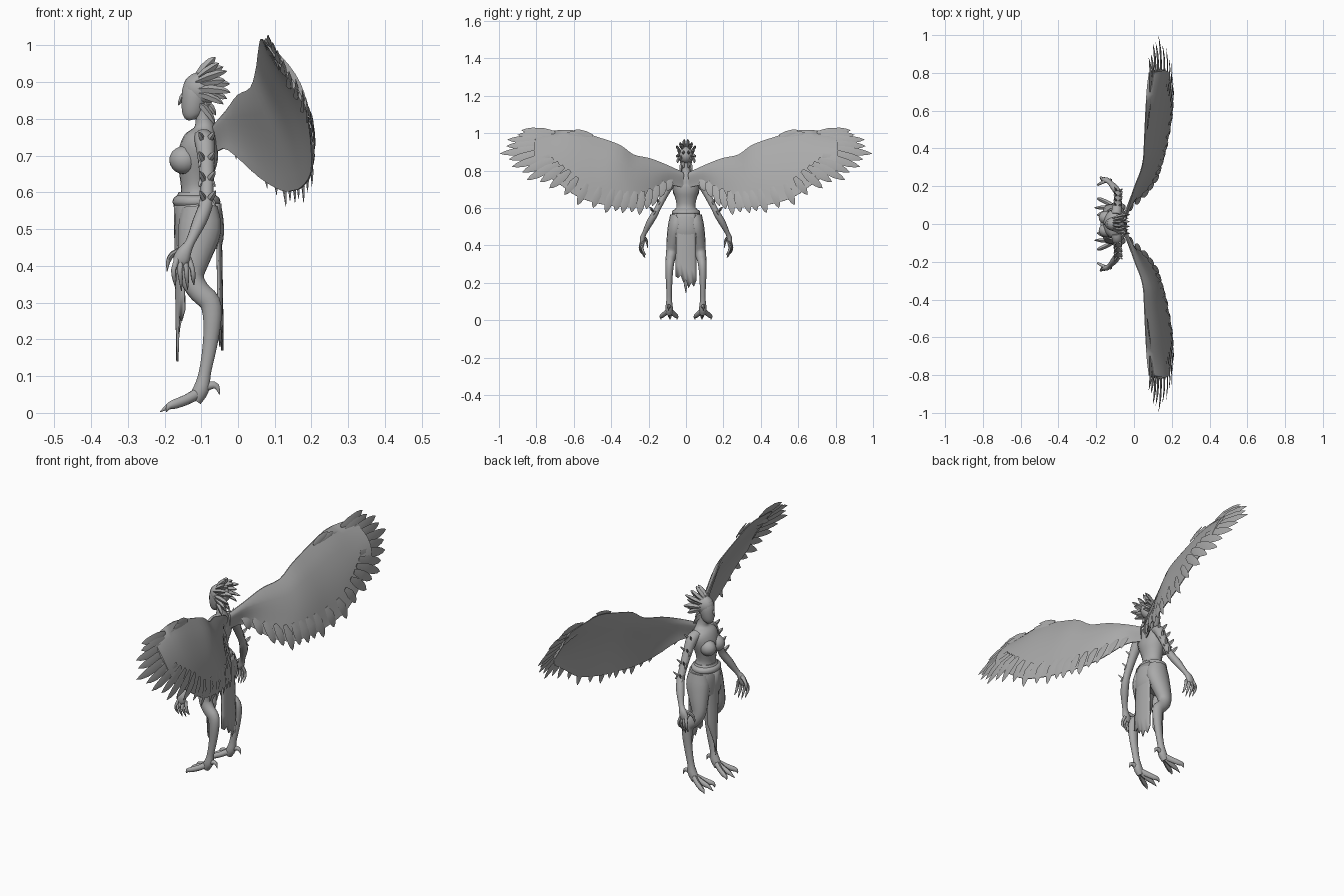
import bpy, bmesh, math
from mathutils import Vector

mat = bpy.data.materials.new("stone_grey")
mat.diffuse_color = (0.4, 0.4, 0.4, 1)


def spline(rows, sub):
    """Catmull-Rom through rows of numbers, sub steps per span."""
    rows = [Vector(r) for r in rows]
    out = []
    for i in range(len(rows) - 1):
        p1, p2 = rows[i], rows[i + 1]
        p0 = rows[i - 1] if i else p1 * 2 - p2
        p3 = rows[i + 2] if i + 2 < len(rows) else p2 * 2 - p1
        for k in range(sub):
            t = k / sub
            out.append(0.5 * (2 * p1 + (p2 - p0) * t + (2 * p0 - 5 * p1 + 4 * p2 - p3) * t * t
                              + (3 * p1 - p0 - 3 * p2 + p3) * t ** 3))
    return out + [rows[-1]]


def sweep(bm, rows, normal, n=12, sub=3):
    """Loft ellipses along rows of (x, y, z, half width, half thickness)."""
    rows = spline(rows, sub)
    pts = [Vector(r[:3]) for r in rows]
    normal = Vector(normal)
    rings = []
    for i, r in enumerate(rows):
        t = (pts[min(i + 1, len(pts) - 1)] - pts[max(i - 1, 0)]).normalized()
        s = normal.cross(t).normalized()
        v = t.cross(s)
        ring = []
        for k in range(n):
            a = 2 * math.pi * k / n
            ring.append(bm.verts.new(pts[i] + s * math.cos(a) * max(r[3], 0.0005)
                                     + v * math.sin(a) * max(r[4], 0.0005)))
        rings.append(ring)
    for a, b in zip(rings, rings[1:]):
        for k in range(n):
            bm.faces.new((a[k], a[(k + 1) % n], b[(k + 1) % n], b[k]))
    bm.faces.new(rings[0])
    bm.faces.new(rings[-1])


def blade(bm, base, tip, w, normal, thick=0.004, bend=(0, 0, 0)):
    """Pointed feather from base to tip."""
    a, b, c = Vector(base), Vector(tip), Vector(bend)
    rows = []
    for t, k in ((0, .5), (.35, 1), (.7, .85), (.88, .5), (1, 0)):
        p = a.lerp(b, t) + c * 4 * t * (1 - t)
        rows.append((*p, w * k, thick * max(k, .1)))
    sweep(bm, rows, normal, n=4, sub=1)


def ball(bm, c, r, seg=16):
    g = bmesh.ops.create_uvsphere(bm, u_segments=seg, v_segments=seg // 2 + 2, radius=1)
    for v in g["verts"]:
        v.co = Vector(c) + Vector(v.co[i] * r[i] for i in range(3))


def finish(name, bm, mirror=False, angle=45):
    bmesh.ops.recalc_face_normals(bm, faces=bm.faces)
    me = bpy.data.meshes.new(name)
    bm.to_mesh(me)
    bm.free()
    me.materials.append(mat)
    ob = bpy.data.objects.new(name, me)
    bpy.context.collection.objects.link(ob)
    if mirror:
        m = ob.modifiers.new("mirror", "MIRROR")
        m.use_axis = (False, True, False)
        m.use_mirror_merge = False
    bpy.ops.object.select_all(action="DESELECT")
    ob.select_set(True)
    bpy.context.view_layer.objects.active = ob
    bpy.ops.object.shade_smooth_by_angle(angle=math.radians(angle))
    return ob


# torso and neck: z, front x, back x, half width
bm = bmesh.new()
prof = [(.50, -.165, -.04, .082), (.54, -.168, -.045, .082), (.58, -.16, -.06, .062),
        (.61, -.155, -.07, .05), (.65, -.16, -.065, .057), (.69, -.165, -.055, .07),
        (.73, -.155, -.053, .078), (.755, -.135, -.055, .066), (.775, -.12, -.062, .034),
        (.80, -.115, -.07, .024), (.84, -.115, -.07, .024)]
sweep(bm, [((f + b) / 2, 0, z, w, (b - f) / 2) for z, f, b, w in prof], (1, 0, 0), 20)
finish("torso", bm)

bm = bmesh.new()
ball(bm, (-.147, .034, .688), (.04, .036, .038))
finish("breast", bm, True)

# head with jaw, nose and swept-back crown
bm = bmesh.new()
ball(bm, (-.1, 0, .882), (.05, .038, .046), 20)
sweep(bm, [(-.122, 0, .798, .012, .012), (-.124, 0, .81, .022, .026), (-.121, 0, .835, .03, .033),
           (-.115, 0, .87, .034, .038), (-.108, 0, .90, .03, .035)], (1, 0, 0), 16)
blade(bm, (-.148, 0, .872), (-.162, 0, .837), .006, (1, 0, 0), .006)
finish("head", bm, angle=60)

bm = bmesh.new()
for y, x, z, w in ((.008, -.062, .968, .013), (.02, -.04, .942, .013), (.03, -.052, .952, .011),
                   (.042, -.035, .905, .013), (.05, -.03, .93, .011), (.012, -.022, .895, .014),
                   (.05, -.02, .872, .012), (.03, -.03, .855, .013), (.046, -.04, .84, .011),
                   (.012, -.06, .81, .013), (.028, -.062, .785, .010)):
    dz = z - .875
    blade(bm, (-.115, y * .6, .882 + dz * .35), (x, y, z), w, (.2, 1, .2), .009, (.004, .004, .004))
finish("head_feathers", bm, True)

# arms
bm = bmesh.new()
sweep(bm, [(-.095, .05, .752, .022, .026), (-.09, .08, .735, .026, .027), (-.086, .11, .68, .02, .022),
           (-.085, .15, .60, .016, .018), (-.088, .168, .565, .018, .019), (-.105, .195, .52, .018, .019),
           (-.13, .222, .465, .012, .013), (-.145, .232, .44, .014, .019), (-.155, .234, .415, .012, .022),
           (-.158, .234, .40, .006, .012)], (1, 0, 0), 12)
finish("arm", bm, True)

bm = bmesh.new()
for i in range(4):
    x = -.175 + .017 * i
    y = .238 - .004 * i
    low = .355 - .012 * math.sin(i * 1.2)
    sweep(bm, [(x * .6 - .06, y, .42, .007, .008), (x, y + .008, .39, .007, .007),
               (x + .002, y + .002, .366, .006, .006), (x + .004, y - .012, low - .012, .001, .001)],
          (1, 0, 0), 8, 2)
sweep(bm, [(-.15, .228, .445, .009, .009), (-.178, .215, .432, .008, .008),
           (-.19, .208, .412, .006, .006), (-.193, .205, .385, .001, .001)], (0, 1, 0), 8, 2)
finish("fingers", bm, True)

bm = bmesh.new()
for i in range(7):
    t = i / 6
    p = Vector((-.088, .085, .73)).lerp(Vector((-.085, .165, .57)), t)
    for dx, dy in ((.022, .012), (-.018, .02)):
        blade(bm, p, p + Vector((dx * 1.1, dy + .012, .035 - .07 * (i % 2))), .009, (.3, 1, .3), .005)
finish("arm_feathers", bm, True)

# bird legs
bm = bmesh.new()
sweep(bm, [(-.105, .045, .56, .04, .05), (-.104, .052, .50, .045, .06), (-.118, .066, .43, .038, .047),
           (-.126, .076, .37, .03, .034), (-.105, .083, .33, .026, .03), (-.076, .087, .30, .023, .029),
           (-.07, .09, .25, .02, .025), (-.077, .09, .18, .016, .02), (-.09, .09, .11, .015, .017),
           (-.1, .09, .065, .02, .022), (-.118, .09, .035, .016, .02)], (1, 0, 0), 14)
finish("leg", bm, True)

bm = bmesh.new()
for y, x in ((.048, -.195), (.086, -.212), (.134, -.195)):
    sweep(bm, [(-.105, .09, .055, .014, .016), (-.14, .09 + (y - .09) * .5, .036, .012, .014),
               (-.172, .09 + (y - .09) * .85, .024, .011, .013), (-.188, y, .018, .008, .009),
               (x, y, .003, .001, .001)], (0, 0, 1), 8, 2)
sweep(bm, [(-.1, .09, .065, .014, .014), (-.075, .092, .075, .010, .011),
           (-.058, .093, .072, .007, .008), (-.05, .094, .05, .001, .001)], (0, 0, 1), 8, 2)
finish("toes", bm, True)

# hip wrap and belt
bm = bmesh.new()
sweep(bm, [(-.112, 0, .60, .055, .049), (-.112, 0, .575, .07, .06), (-.108, 0, .54, .086, .066),
           (-.105, 0, .49, .092, .067), (-.108, 0, .45, .09, .062)], (1, 0, 0), 24)
finish("hip_wrap", bm)
bm = bmesh.new()
sweep(bm, [(-.113, 0, .565, .072, .061), (-.113, 0, .573, .076, .065), (-.113, 0, .585, .073, .062),
           (-.113, 0, .592, .06, .052)], (1, 0, 0), 24)
finish("belt", bm)


def cloth(name, top, bottoms, half_top, half_bot, x_top, x_bot, bulge):
    """Hanging panel with a ragged hem."""
    bm = bmesh.new()
    n = len(bottoms) - 1
    cols = []
    for i, zb in enumerate(bottoms):
        s = 2 * i / n - 1
        cols.append([bm.verts.new((x_top + (x_bot - x_top) * t + bulge * s * s,
                                   s * (half_top + (half_bot - half_top) * t),
                                   top + (zb - top) * t)) for t in (0, .2, .4, .6, .8, 1)])
    for a, b in zip(cols, cols[1:]):
        for k in range(5):
            bm.faces.new((a[k], b[k], b[k + 1], a[k + 1]))
    ob = finish(name, bm)
    m = ob.modifiers.new("thickness", "SOLIDIFY")
    m.thickness = .006
    m.offset = 0


cloth("back_cloth", .57, [.235, .225, .24, .2, .215, .17, .2, .18, .215], .05, .056, -.048, -.042, -.01)
cloth("front_cloth", .57, [.28, .25, .27, .18, .14, .2, .23, .26, .3], .045, .035, -.172, -.165, .02)

# wing sheet: leading edge, trailing edge, thickness
lead = [(-.06, .015, .79), (-.03, .09, .825), (0, .19, .865), (.035, .28, .885), (.05, .35, .935),
        (.055, .45, .972), (.062, .6, 1.015), (.07, .72, 1.012), (.08, .8, 1.0)]
trail = [(-.06, .015, .71), (-.025, .09, .715), (.06, .17, .64), (.12, .25, .605), (.15, .33, .605),
         (.175, .43, .615), (.2, .57, .655), (.2, .68, .73), (.192, .77, .79)]
bm = bmesh.new()
M = 8
rings = []
for a, b in zip(spline(lead, 3), spline(trail, 3)):
    ring = []
    for side in (1, -1):
        for j in range(M + 1):
            v = j / M if side == 1 else 1 - j / M
            p = a.lerp(b, v)
            flare = min(1, max(0, a.y / .4))
            p.x += .028 * flare * math.sin(math.pi * v)
            p.y += .03 * flare * math.sin(math.pi * v)
            h = .002 + .03 * math.sqrt(v) * (1 - v) ** 2
            ring.append(bm.verts.new(p + Vector((side * h, -side * h * .4, 0))))
    rings.append(ring)
n = len(rings[0])
for a, b in zip(rings, rings[1:]):
    for k in range(n):
        bm.faces.new((a[k], a[(k + 1) % n], b[(k + 1) % n], b[k]))
bm.faces.new(rings[0])
bm.faces.new(rings[-1])
finish("wing", bm, True)

# flight feathers fanned from base line to tip line
tips = [(-.005, .1, .69), (.08, .18, .61), (.13, .25, .562), (.155, .34, .572), (.178, .43, .572),
        (.2, .58, .615), (.205, .73, .705), (.197, .85, .75), (.17, .93, .82), (.13, .995, .89),
        (.1, .955, .965), (.078, .88, 1.015)]
bases = [(-.03, .08, .76), (.04, .15, .72), (.10, .23, .69), (.13, .31, .69), (.155, .39, .70),
         (.185, .53, .73), (.195, .62, .80), (.185, .68, .84), (.17, .73, .88), (.14, .75, .92),
         (.11, .74, .965), (.085, .7, 1.0)]
bm = bmesh.new()
for i, (b, t) in enumerate(zip(spline(bases, 2), spline(tips, 2))):
    if i % 2:
        t = t.lerp(b, .10)
    blade(bm, b, t, .021 if i < 12 else .023, (.92, -.3, .25), .003, (.008, 0, 0))
finish("flight_feathers", bm, True)

# shorter covert feathers laid along the outer leading edge
bm = bmesh.new()
for i in range(7):
    p = Vector((.07, .5, .985)).lerp(Vector((.1, .72, .975)), i / 6)
    blade(bm, p, p + Vector((.012, .1, .03 - .012 * i)), .016, (.92, -.3, .25), .004)
finish("covert_feathers", bm, True)
